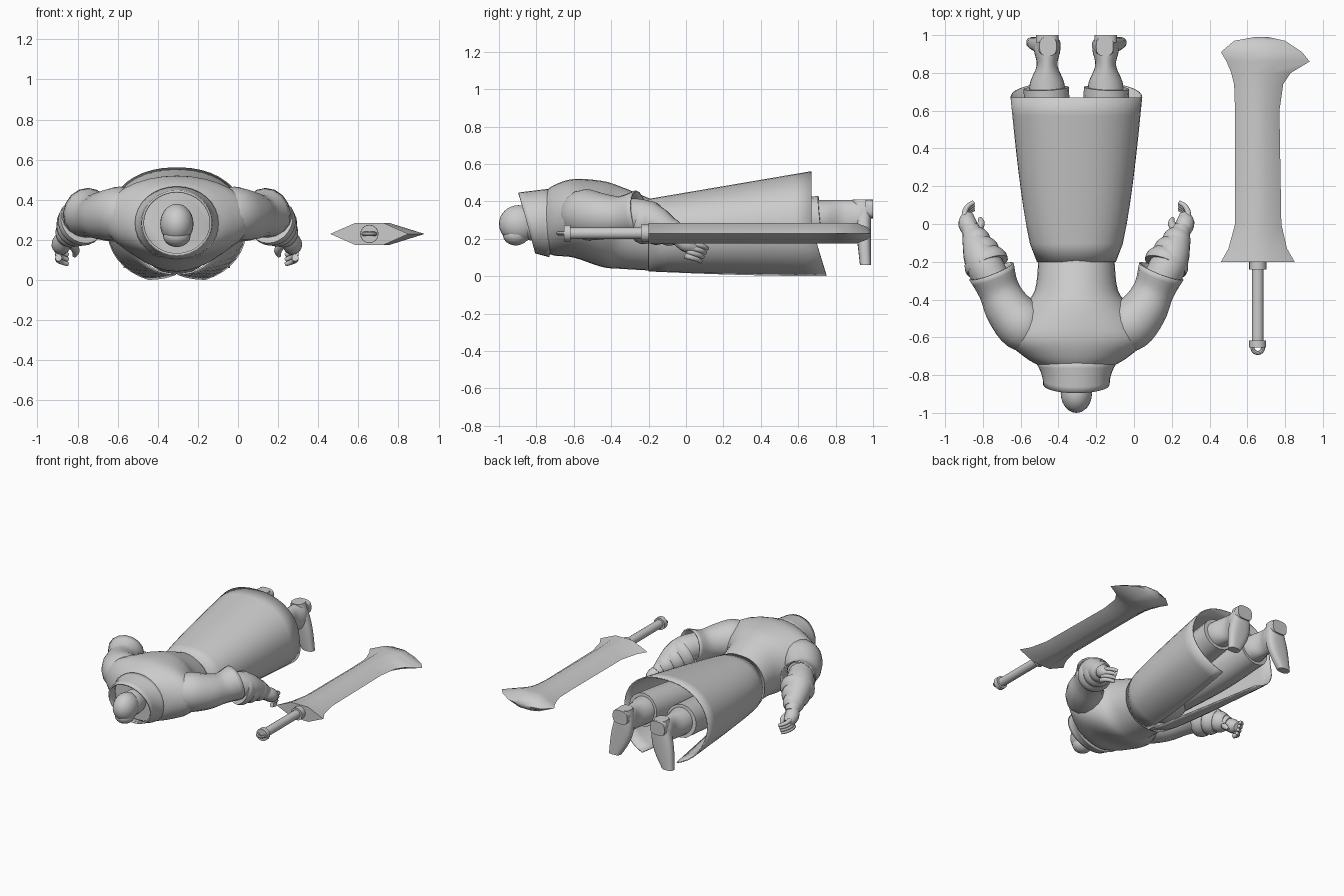
import bpy, bmesh
from math import sin, cos, pi, radians
from mathutils import Vector

cube = bpy.data.objects.get("Cube")
if cube:
    bpy.data.objects.remove(cube)

BODY = Vector((-.305, 0, 0))
SWORD = Vector((.655, 0, .23))
RIGHT = Vector((1, 0, 0))
BACK = Vector((0, 1, 0))
UP = Vector((0, 0, 1))

grey = bpy.data.materials.new("plain_grey")
grey.use_nodes = True
grey.diffuse_color = (.6, .6, .6, 1)
grey.node_tree.nodes["Principled BSDF"].inputs["Base Color"].default_value = grey.diffuse_color


def finish(ob, name, mirror=False, thickness=0):
    """Name, colour and shade a part, with optional mirroring and thickness."""
    ob.name = ob.data.name = name
    ob.data.materials.append(grey)
    bpy.ops.object.select_all(action='DESELECT')
    ob.select_set(True)
    bpy.context.view_layer.objects.active = ob
    bpy.ops.object.shade_smooth_by_angle(angle=radians(40))
    if mirror:
        ob.modifiers.new("other_side", 'MIRROR')
    if thickness:
        solid = ob.modifiers.new("cloth", 'SOLIDIFY')
        solid.thickness = thickness
        solid.offset = 0


def spline(stations, steps=4):
    """Smooth curve through a few stations, each a tuple of numbers."""
    keys = [Vector(s) for s in stations]
    keys = [keys[0] * 2 - keys[1], *keys, keys[-1] * 2 - keys[-2]]
    result = []
    for a, b, c, d in zip(keys, keys[1:], keys[2:], keys[3:]):
        for i in range(steps):
            t = i / steps
            result.append(b + (c - a) * t / 2 + (a * 2 - b * 5 + c * 4 - d) * t * t / 2
                          + (b * 3 - a - c * 3 + d) * t ** 3 / 2)
    return result + [keys[-2]]


def ring(centre, u, v, count=24, gap=0, power=1):
    """Rounded section spanned by u and v; a gap leaves the -v side open."""
    points = []
    for i in range(count):
        share = i / (count - 1) if gap else i / count
        angle = gap - pi / 2 + share * (pi - gap) * 2
        x, y = cos(angle), sin(angle)
        k = (abs(x) ** (2 / power) + abs(y) ** (2 / power)) ** (-power / 2)
        points.append(Vector(centre) + (u * x + v * y) * k)
    return points


def loft(name, rings, origin=BODY, closed=True, caps=True, **options):
    """Skin a row of sections."""
    bm = bmesh.new()
    rows = [[bm.verts.new(p) for p in r] for r in rings]
    for a, b in zip(rows, rows[1:]):
        for i in range(len(a) if closed else len(a) - 1):
            j = (i + 1) % len(a)
            bm.faces.new((a[i], a[j], b[j], b[i]))
    if caps:
        bm.faces.new(rows[0])
        bm.faces.new(rows[-1])
    bmesh.ops.recalc_face_normals(bm, faces=bm.faces)
    mesh = bpy.data.meshes.new(name)
    bm.to_mesh(mesh)
    bm.free()
    ob = bpy.data.objects.new(name, mesh)
    ob.location = origin
    bpy.context.collection.objects.link(ob)
    finish(ob, name, **options)


def tube(name, stations, **options):
    """Round tube through stations of x, y, z and radius."""
    path = spline(stations)
    rings = []
    for i, p in enumerate(path):
        ahead = path[min(i + 1, len(path) - 1)].xyz
        along = (ahead - path[max(i - 1, 0)].xyz).normalized()
        side = along.cross(UP).normalized()
        rings.append(ring(p.xyz, side * p.w, side.cross(along) * p.w, count=16))
    loft(name, rings, **options)


def ellipsoid(name, centre, scale):
    bpy.ops.mesh.primitive_uv_sphere_add(segments=24, ring_count=16, radius=1,
                                         location=BODY + Vector(centre), scale=scale)
    finish(bpy.context.object, name)


# Bald head, face down, with jaw and neck
ellipsoid("head", (0, -.895, .28), (.083, .105, .1))
ellipsoid("jaw", (0, -.91, .22), (.068, .068, .055))
ellipsoid("neck", (0, -.81, .28), (.078, .12, .09))

# Torso: y, half width, middle height and half depth
torso = [(-.76, .18, .29, .16), (-.7, .28, .3, .19), (-.6, .37, .31, .21),
         (-.45, .29, .28, .23), (-.35, .22, .26, .22), (-.18, .2, .22, .19)]
rings = []
for station in spline(torso):
    y, width, z, depth = station
    rings.append(ring((0, y, z), RIGHT * width, UP * depth, count=32))
loft("torso", rings)

# Standing collar, leaning forward at the nape
rings = []
for i in range(6):
    t = i / 5
    lean = BACK * (t - 1) * .045
    rings.append(ring((0, .12 * t - .85, .285), RIGHT * (.17 + .04 * t * t),
                      UP * (.157 + .02 * t) + lean, count=32))
loft("collar", rings, caps=False, thickness=.012)

# Long coat skirt, widening to the hem and open down the front in two points
rings = []
for i in range(10):
    t = i / 9
    middle = .22 + .052 * t
    section = ring((0, .87 * t - .2, middle), RIGHT * (.205 + .14 * t ** .6),
                   UP * (.19 + .096 * t), count=40, gap=.02 + .4 * t, power=.9)
    for p in section:
        p.y += max(0, middle - p.z) * t * .3
    rings.append(section)
loft("coat_skirt", rings, closed=False, caps=False, thickness=.008)
ellipsoid("hips", (0, -.08, .23), (.2, .2, .17))

# Trouser legs and boot shafts
tube("trouser_legs", [(.1, -.08, .23, .1), (.14, .35, .27, .12), (.16, .72, .31, .12)],
     mirror=True)
rings = []
for station in spline([(.66, .1), (.75, .09), (.84, .055), (.92, .07), (.97, .06)]):
    y, width = station
    rings.append(ring((.155, y, .31), RIGHT * width, UP * .097))
loft("boot_shafts", rings, mirror=True)

# Shoes run down from heel to toe, toes turned out, with a heel block
shoe = []
for i in range(11):
    t = i / 10
    depth = .05 - .02 * t
    width = RIGHT * (.045 + .035 * sin(pi * t))
    shoe.append(ring((.15 + .07 * t * t, .99 - depth, .41 - .35 * t), width,
                     BACK * depth, power=.7))
loft("shoes", shoe, mirror=True)
heel = [ring((.155, y, .36), RIGHT * .06, UP * .05, power=.6) for y in (.96, 1)]
loft("heels", heel, mirror=True)

# Sleeves blending out of the shoulders into a flared open cuff
tube("sleeves", [(.2, -.58, .33, .1), (.28, -.54, .33, .132), (.36, -.45, .32, .12),
                 (.41, -.35, .32, .105), (.45, -.25, .335, .122)],
     caps=False, mirror=True, thickness=.008)

# Forearms with three overlapping wrapped bands
elbow, wrist = Vector((.42, -.34, .33)), Vector((.56, -.02, .2))
tube("forearms", [(*elbow, .09), (.5, -.19, .3, .095), (*wrist, .045)], mirror=True)
arm = (wrist - elbow).normalized()
across = arm.cross(UP).normalized()
for band, share in enumerate((.36, .55, .74)):
    rings = []
    for i in range(7):
        t = i / 6
        radius = .158 - .115 * share - .02 * t + .01 * sin(pi * t)
        centre = elbow.lerp(wrist, share + .19 * t) + UP * .01
        rings.append(ring(centre, across * radius, across.cross(arm) * radius))
    loft(f"forearm_band_{band + 1}", rings, mirror=True)

# Hands with curled fingers
tube("palms", [(.545, -.07, .23, .035), (.575, 0, .18, .05), (.575, .05, .15, .03)],
     mirror=True)
for finger in range(4):
    point = Vector((.59, .03 - .012 * finger, .18 - .023 * finger))
    stations = []
    for joint in range(4):
        stations.append((*point, .017 - .002 * joint))
        bend = joint / 2
        point += Vector((-sin(bend), cos(bend), -.3)) * .035
    tube(f"fingers_{finger + 1}", stations, mirror=True)
tube("thumbs", [(.535, -.05, .19, .02), (.505, 0, .15, .02), (.51, .03, .12, .01)],
     mirror=True)

# Broad blade: y with left and right edge, six-sided section thinning at the tip
outline = [(-.2, .46, .85), (-.13, .5, .81), (0, .535, .78), (.6, .535, .77),
           (.74, .53, .79), (.8, .515, .83), (.86, .49, .93), (.91, .46, .89),
           (.97, .53, .8), (.99, .64, .71)]
rings = []
for y, left, right in outline:
    left, right = left - SWORD.x, right - SWORD.x
    flat_left, flat_right = left * .36, right * .36
    half = .055 * min(1, 20 * (1 - y))
    corners = ((left, 0), (flat_left, half), (flat_right, half),
               (right, 0), (flat_right, -half), (flat_left, -half))
    rings.append([Vector((x, y, z)) for x, z in corners])
loft("sword_blade", rings, origin=SWORD)

# Grip, collars and pommel loop
for name, y, length, radius in (("sword_grip", -.43, .42, .031),
                                ("pommel_collar", -.635, .035, .045),
                                ("guard_collar", -.215, .05, .046)):
    bpy.ops.mesh.primitive_cylinder_add(vertices=16, radius=radius, depth=length,
                                        location=SWORD + BACK * y, rotation=(pi / 2, 0, 0))
    finish(bpy.context.object, name)
bpy.ops.mesh.primitive_torus_add(major_radius=.028, minor_radius=.011, major_segments=16,
                                 minor_segments=8, location=SWORD - BACK * .655)
finish(bpy.context.object, "pommel_loop")
